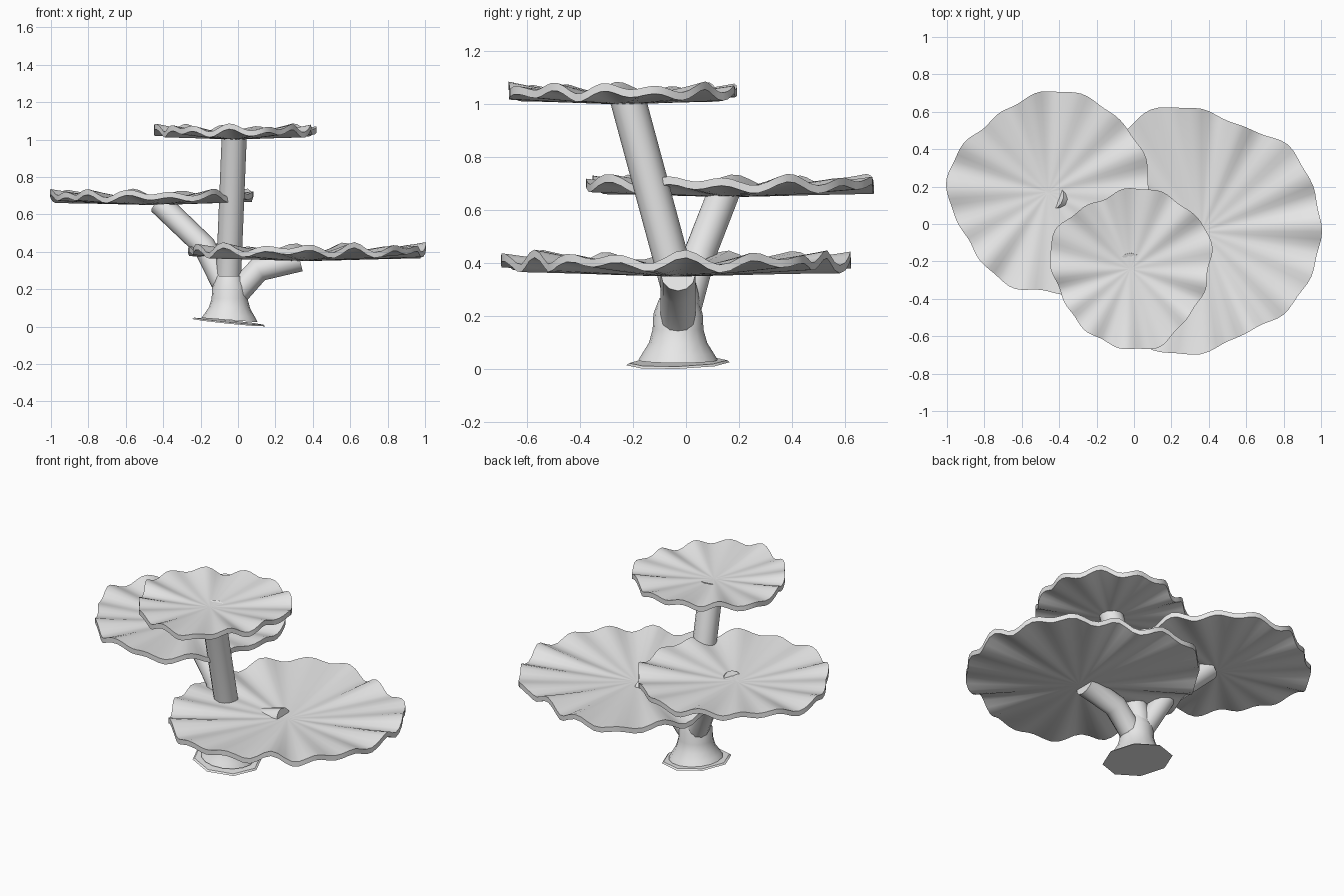
import bpy
import bmesh
from math import sin, cos, pi, radians, floor
from mathutils import Vector, Matrix

cube = bpy.data.objects.get("Cube")
if cube:
    bpy.data.objects.remove(cube, do_unlink=True)

grey = bpy.data.materials.new("pale_grey")
grey.use_nodes = True
grey.diffuse_color = (0.8, 0.8, 0.8, 1)
grey.node_tree.nodes["Principled BSDF"].inputs["Base Color"].default_value = (0.8, 0.8, 0.8, 1)


def finish(name, bm, angle):
    bmesh.ops.recalc_face_normals(bm, faces=bm.faces)
    mesh = bpy.data.meshes.new(name)
    bm.to_mesh(mesh)
    bm.free()
    mesh.materials.append(grey)
    obj = bpy.data.objects.new(name, mesh)
    bpy.context.collection.objects.link(obj)
    bpy.ops.object.select_all(action="DESELECT")
    obj.select_set(True)
    bpy.context.view_layer.objects.active = obj
    bpy.ops.object.shade_smooth_by_angle(angle=radians(angle))
    return obj


def loft(bm, rings, cap_start=True, cap_end=True):
    """Skin a list of equally long rings of points."""
    loops = [[bm.verts.new(p) for p in ring] for ring in rings]
    count = len(loops[0])
    for low, high in zip(loops, loops[1:]):
        for i in range(count):
            j = (i + 1) % count
            bm.faces.new((low[i], low[j], high[j], high[i]))
    if cap_start:
        bm.faces.new(loops[0][::-1])
    if cap_end:
        bm.faces.new(loops[-1])


def smooth_radius(radii, angle):
    """Periodic spline through radii at equal angles."""
    n = len(radii)
    s = angle / (2 * pi) * n
    k = floor(s)
    t = s - k
    a, b, c, d = (radii[(k + o) % n] for o in (-1, 0, 1, 2))
    return b + 0.5 * t * (c - a + t * (2*a - 5*b + 4*c - d + t * (3*(b - c) + d - a)))


def plate(name, centre, radii, rise, waves, phase, segments=96):
    """Wavy, shallow dish with a scalloped outline."""
    cx, cy, cz = centre
    thick = 0.03

    def ring(t, offset):
        points = []
        for i in range(segments):
            a = 2 * pi * i / segments
            ripple = 0.7 * sin(waves * a + phase) + 0.45 * sin((waves - 5) * a + 2 * phase)
            r = t * (smooth_radius(radii, a) + 0.006 * sin(waves * a + phase + 1))
            z = cz + offset + rise * (t ** 1.5 + 0.62 * ripple * t * t)
            points.append((cx + r * cos(a), cy + r * sin(a), z))
        return points

    steps = (0.03, 0.3, 0.55, 0.78, 0.92, 1)
    under = [ring(t, 0) for t in steps]
    upper = [ring(t, thick) for t in reversed(steps)]
    bm = bmesh.new()
    loft(bm, under + upper)
    return finish(name, bm, 50)


def branch(name, path, radius, sides=12):
    """Straight tube segments mitred along a path."""
    pts = [Vector(p) for p in path]
    rings = []
    for i, p in enumerate(pts):
        before = (p - pts[i - 1]).normalized() if i else (pts[1] - p).normalized()
        after = (pts[i + 1] - p).normalized() if i + 1 < len(pts) else before
        along = (before + after).normalized()
        u = along.cross(Vector((0, 1, 0))).normalized()
        v = along.cross(u)
        rings.append([p + radius * (u * cos(2 * pi * k / sides) + v * sin(2 * pi * k / sides))
                      for k in range(sides)])
    bm = bmesh.new()
    loft(bm, rings)
    return finish(name, bm, 35)


# Table plates
plate("low_plate", (0.36, -0.04, 0.35),
      (.64, .64, .65, .60, .65, .70, .66, .63, .62, .63, .66, .68, .65, .59, .62, .63),
      0.042, 16, 0.6)
plate("middle_plate", (-0.46, 0.17, 0.65),
      (.54, .55, .54, .55, .54, .50, .49, .53, .54, .50, .51, .54, .53, .58, .55, .53),
      0.034, 14, 2.1)
plate("top_plate", (-0.02, -0.24, 1.0),
      (.42, .46, .44, .44, .43, .40, .42, .45, .42, .39, .40, .41, .43, .44, .40, .41),
      0.033, 13, 4.0)

# Branches
branch("top_branch", [(-0.05, -0.01, 0.2), (-0.05, -0.02, 0.28), (-0.02, -0.22, 1.02)], 0.067)
branch("middle_branch", [(-0.05, -0.02, 0.17), (-0.18, 0.05, 0.43), (-0.42, 0.14, 0.66)], 0.062)
branch("low_branch", [(-0.04, -0.03, 0.14), (0.11, -0.03, 0.305), (0.33, -0.03, 0.36)], 0.066)

# Flared trunk, with its foot leaning like the base
bm = bmesh.new()
rings = []
for z, r in ((0.035, 0.15), (0.06, 0.135), (0.1, 0.11), (0.15, 0.096), (0.21, 0.093), (0.27, 0.07)):
    lean = 0.1 * max(0, 1 - z / 0.15)
    rings.append([(-0.045 + r * cos(a), -0.03 + r * sin(a), z - lean * r * cos(a))
                  for a in (2 * pi * k / 16 for k in range(16))])
loft(bm, rings)
finish("trunk", bm, 45)

# Thin octagonal base, slightly tilted
bm = bmesh.new()
tilt = Matrix.Rotation(0.1, 4, "Y") @ Matrix.Rotation(0.03, 4, "X")
bmesh.ops.create_cone(bm, cap_ends=True, segments=8, radius1=0.195, radius2=0.185, depth=0.008,
                      matrix=Matrix.Translation((-0.05, -0.03, 0.025)) @ tilt)
finish("base", bm, 30)
